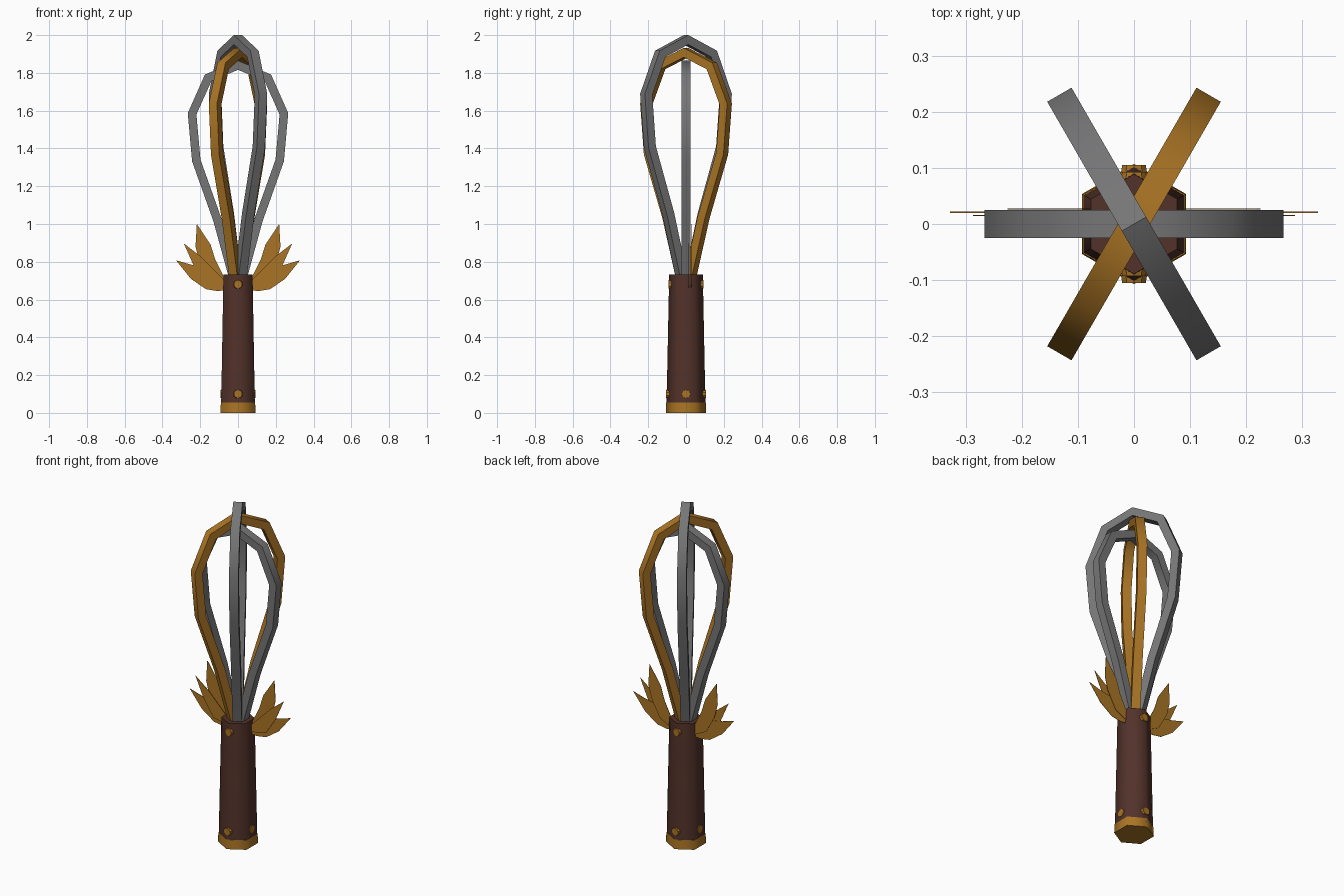
import bpy, bmesh, math
from mathutils import Vector, Matrix

cube = bpy.data.objects.get("Cube")
if cube:
    bpy.data.objects.remove(cube, do_unlink=True)


def material(name, rgb):
    m = bpy.data.materials.new(name)
    m.use_nodes = True
    m.diffuse_color = (*rgb, 1)
    m.node_tree.nodes["Principled BSDF"].inputs["Base Color"].default_value = (*rgb, 1)
    return m


GOLD = material("antique gold", (0.40, 0.175, 0.018))
STEEL = material("grey steel", (0.18, 0.18, 0.185))
BROWN = material("dark brown leather", (0.085, 0.032, 0.023))


def finish(name, bm, mat, angle=None):
    bmesh.ops.recalc_face_normals(bm, faces=bm.faces[:])
    mesh = bpy.data.meshes.new(name)
    bm.to_mesh(mesh)
    bm.free()
    mesh.materials.append(mat)
    ob = bpy.data.objects.new(name, mesh)
    bpy.context.collection.objects.link(ob)
    if angle:
        bpy.ops.object.select_all(action="DESELECT")
        ob.select_set(True)
        bpy.context.view_layer.objects.active = ob
        bpy.ops.object.shade_smooth_by_angle(angle=math.radians(angle))
    return ob


def tapered(name, sides, r_low, r_high, depth, matrix, mat, angle=None):
    bm = bmesh.new()
    bmesh.ops.create_cone(bm, cap_ends=True, segments=sides, radius1=r_low,
                          radius2=r_high, depth=depth, matrix=matrix)
    return finish(name, bm, mat, angle)


# Hexagonal handle with corners toward front and back, and its end cap
tapered("handle", 6, 0.103, 0.089, 0.69, Matrix.Translation((0, 0, 0.388)), BROWN, 65)
tapered("pommel", 6, 0.107, 0.105, 0.055, Matrix.Translation((0, 0, 0.0275)), GOLD, 65)


# Rivets: four round the bottom, two at the top
def rivet(name, turn, reach, z):
    m = (Matrix.Rotation(turn, 4, "Z") @ Matrix.Translation((0, -reach, z))
         @ Matrix.Rotation(math.pi / 2, 4, "X"))
    tapered(name, 10, 0.026, 0.022, 0.022, m, GOLD)


for side, turn, low in (("front", 0, 0.094), ("left", 0.5, 0.081),
                        ("back", 1, 0.094), ("right", 1.5, 0.081)):
    rivet("lower_rivet_" + side, turn * math.pi, low, 0.1)
    if side in ("front", "back"):
        rivet("upper_rivet_" + side, turn * math.pi, 0.082, 0.68)

# Whisk loops: one outer profile, stretched in height and turned about z
BASE = 0.73
HALF = [(0.043, -0.03), (0.13, 0.25), (0.243, 0.53), (0.266, 0.755), (0.175, 0.935)]


def whisk_loop(name, top, degrees, mat, width=0.05, thick=0.045):
    h = top - BASE
    half = [Vector((u, BASE + t * h)) for u, t in HALF]
    outer = half + [Vector((0, top))] + [Vector((-p.x, p.y)) for p in reversed(half)]
    inner = []
    for i, p in enumerate(outer):
        normals = []
        for a, b in ((i - 1, i), (i, i + 1)):
            if a >= 0 and b < len(outer):
                d = (outer[b] - outer[a]).normalized()
                normals.append(Vector((-d.y, d.x)))
        n = sum(normals, Vector((0, 0))).normalized()
        inner.append(p + n * thick / n.dot(normals[0]))
    bm = bmesh.new()
    rings = []
    for o, n in zip(outer, inner):
        rings.append([bm.verts.new((p.x, w, p.y)) for p, w in
                      ((o, -width / 2), (o, width / 2), (n, width / 2), (n, -width / 2))])
    for a, b in zip(rings, rings[1:]):
        for k in range(4):
            j = (k + 1) % 4
            bm.faces.new((a[k], a[j], b[j], b[k]))
    bm.faces.new(rings[0])
    bm.faces.new(rings[-1])
    bm.transform(Matrix.Rotation(math.radians(degrees), 4, "Z"))
    finish(name, bm, mat, 50)


whisk_loop("inner_whisk_loop", 1.865, 0, STEEL)
whisk_loop("middle_whisk_loop", 1.932, 60, GOLD)
whisk_loop("outer_whisk_loop", 2.0, 120, STEEL)

# Feather wings: three thin overlapping blades on each side
BLADES = {
    "low": (0.020, [(0.06, 0.65), (0.11, 0.645), (0.17, 0.655), (0.25, 0.71),
                    (0.328, 0.808), (0.25, 0.785), (0.17, 0.77), (0.07, 0.70)]),
    "middle": (0.014, [(0.06, 0.66), (0.17, 0.68), (0.235, 0.78), (0.287, 0.897),
                       (0.20, 0.83), (0.14, 0.77), (0.07, 0.70)]),
    "high": (0.026, [(0.07, 0.66), (0.15, 0.70), (0.205, 0.80), (0.225, 0.88),
                     (0.218, 1.0), (0.145, 0.89), (0.12, 0.81), (0.07, 0.71)]),
}
for side, sx in (("left", 1), ("right", -1)):
    for blade, (y, outline) in BLADES.items():
        bm = bmesh.new()
        face = bm.faces.new([bm.verts.new((sx * x, y, z)) for x, z in outline])
        ext = bmesh.ops.extrude_face_region(bm, geom=[face], use_keep_orig=True)
        moved = [v for v in ext["geom"] if isinstance(v, bmesh.types.BMVert)]
        bmesh.ops.translate(bm, verts=moved, vec=(0, 0.002, 0))
        finish(f"{side}_{blade}_feather", bm, GOLD)
